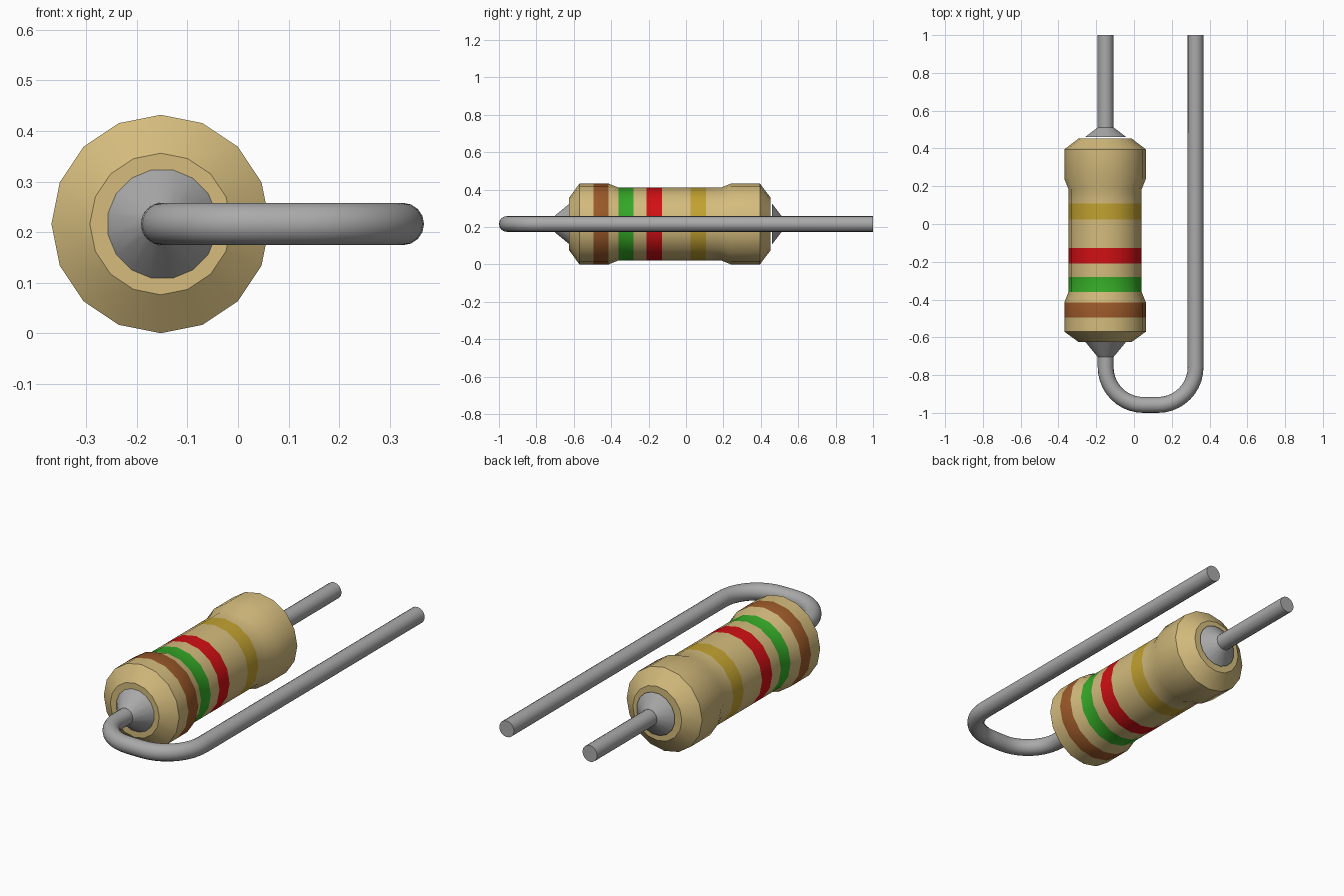
import bpy, bmesh, math

if "Cube" in bpy.data.objects:
    bpy.data.objects.remove(bpy.data.objects["Cube"], do_unlink=True)


def material(name, rgb):
    m = bpy.data.materials.new(name)
    m.use_nodes = True
    m.diffuse_color = (*rgb, 1)
    m.node_tree.nodes["Principled BSDF"].inputs["Base Color"].default_value = (*rgb, 1)
    return m


tan = material("tan", (0.66, 0.50, 0.205))
brown = material("brown", (0.33, 0.10, 0.022))
green = material("green", (0.035, 0.40, 0.02))
red = material("red", (0.64, 0.005, 0.007))
gold = material("gold", (0.54, 0.36, 0.03))
metal = material("grey metal", (0.40, 0.40, 0.40))

AXIS_X, AXIS_Z = -0.153, 0.216
SIDES = 16
WIRE_R = 0.042
WIRE_X = -0.15


def add_object(name, mesh, mats):
    ob = bpy.data.objects.new(name, mesh)
    bpy.context.collection.objects.link(ob)
    for m in mats:
        mesh.materials.append(m)
    bpy.ops.object.select_all(action="DESELECT")
    ob.select_set(True)
    bpy.context.view_layer.objects.active = ob
    bpy.ops.object.shade_smooth_by_angle(angle=math.radians(30))
    return ob


def lathe(name, profile, mats, x, turn=0.0, bands=()):
    """Revolve (y, radius) points about a y axis; bands are (start, end, slot)."""
    bm = bmesh.new()
    rings = []
    for y, r in profile:
        angles = [2 * math.pi * (i + turn) / SIDES for i in range(SIDES)]
        rings.append([bm.verts.new((x + r * math.sin(a), y, AXIS_Z + r * math.cos(a)))
                      for a in angles])
    for a, b in zip(rings, rings[1:]):
        for i in range(SIDES):
            j = (i + 1) % SIDES
            bm.faces.new((a[i], a[j], b[j], b[i]))
    bm.faces.new(rings[0])
    bm.faces.new(rings[-1])
    bmesh.ops.recalc_face_normals(bm, faces=bm.faces)
    for f in bm.faces:
        y = f.calc_center_median().y
        for start, end, slot in bands:
            if start < y < end:
                f.material_index = slot
    mesh = bpy.data.meshes.new(name)
    bm.to_mesh(mesh)
    bm.free()
    return add_object(name, mesh, mats)


def wire(name, points):
    """Round wire with closed ends along a path of (x, y) points."""
    cu = bpy.data.curves.new(name + "_path", "CURVE")
    cu.dimensions = "3D"
    cu.bevel_depth = WIRE_R
    cu.bevel_resolution = 6
    cu.use_fill_caps = True
    sp = cu.splines.new("POLY")
    sp.points.add(len(points) - 1)
    for p, (x, y) in zip(sp.points, points):
        p.co = (x, y, AXIS_Z, 1)
    tmp = bpy.data.objects.new(name + "_path", cu)
    mesh = bpy.data.meshes.new_from_object(tmp)
    bpy.data.objects.remove(tmp)
    bm = bmesh.new()
    bm.from_mesh(mesh)
    bmesh.ops.remove_doubles(bm, verts=bm.verts, dist=0.0005)
    bmesh.ops.recalc_face_normals(bm, faces=bm.faces)
    bm.to_mesh(mesh)
    bm.free()
    return add_object(name, mesh, [metal])


def arc(cx, cy, r, start, end, steps=10):
    angles = [math.radians(start + (end - start) * i / steps) for i in range(steps + 1)]
    return [(cx + r * math.cos(a), cy + r * math.sin(a)) for a in angles]


# Body with bulged ends, narrow waist and colour bands
BULGE, WAIST, END = 0.216, 0.194, 0.14
bands = [(-0.495, -0.415, 1), (-0.36, -0.28, 2), (-0.21, -0.127, 3), (0.023, 0.108, 4)]
profile = [(-0.625, END), (-0.57, BULGE)]
profile += [(y, BULGE) for y in bands[0][:2]]
profile += [(y, WAIST) for b in bands[1:] for y in b[:2]]
profile += [(0.185, WAIST), (0.24, BULGE), (0.395, BULGE), (0.453, END)]
lathe("resistor_body", profile, [tan, brown, green, red, gold], AXIS_X, bands=bands)

# Metal cones where the leads leave the body
lathe("front_lead_cone", [(-0.624, 0.11), (-0.705, WIRE_R)], [metal], WIRE_X, 0.5)
lathe("back_lead_cone", [(0.461, 0.11), (0.512, WIRE_R)], [metal], WIRE_X, 0.5)

# Straight lead at the back, and the long lead folded round from the front
wire("straight_lead", [(WIRE_X, 0.5), (WIRE_X, 1.0)])
BEND, FAR_X = 0.2, 0.326
BEND_Y = -1 + WIRE_R + BEND
wire("bent_lead", [(WIRE_X, -0.69)]
     + arc(WIRE_X + BEND, BEND_Y, BEND, 180, 270)
     + arc(FAR_X - BEND, BEND_Y, BEND, 270, 360)
     + [(FAR_X, 1.0)])
